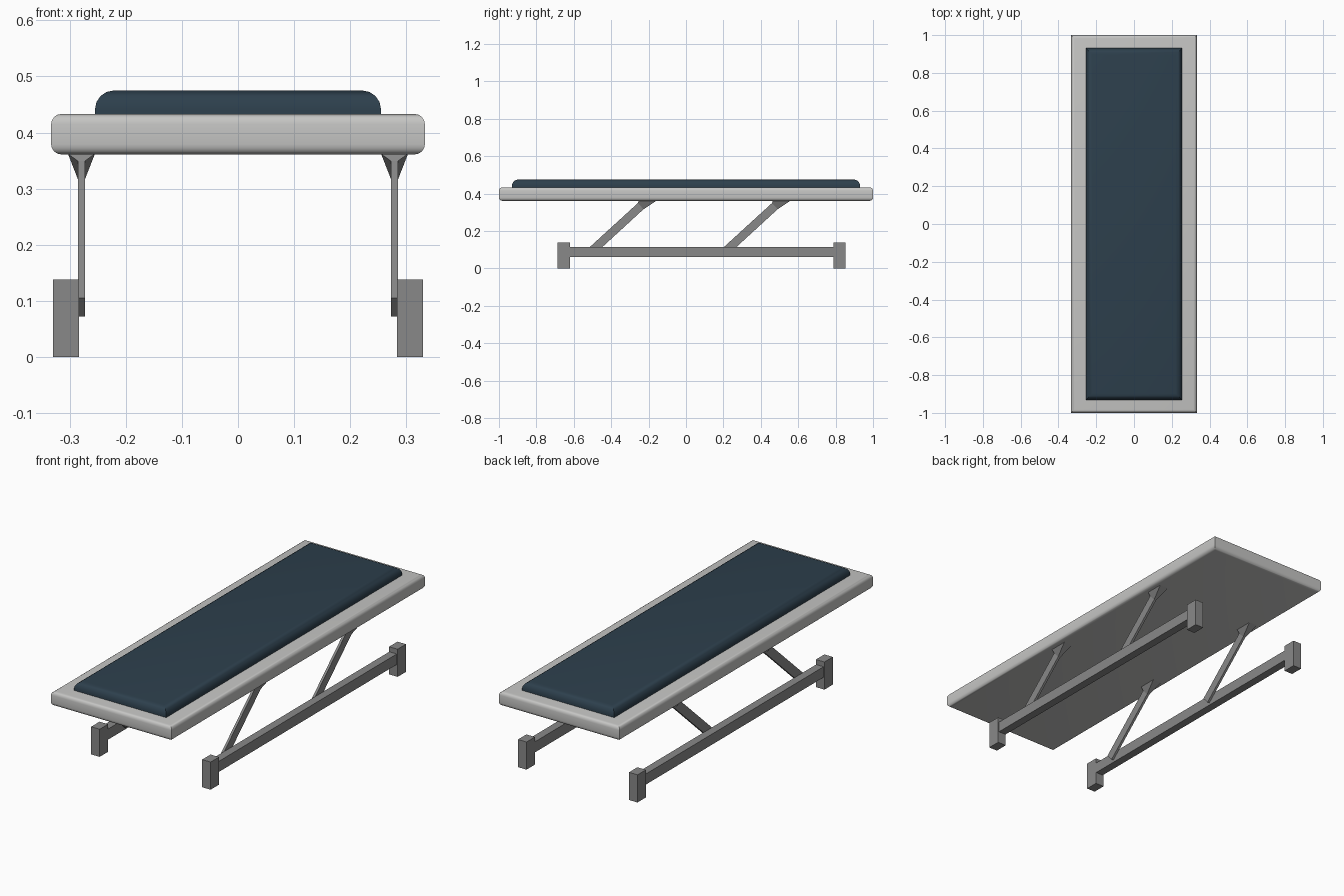
import bpy, bmesh
from mathutils import Vector

if "Cube" in bpy.data.objects:
    bpy.data.objects.remove(bpy.data.objects["Cube"])


def material(name, rgb):
    m = bpy.data.materials.new(name)
    m.diffuse_color = (*rgb, 1)
    m.use_nodes = True
    m.node_tree.nodes["Principled BSDF"].inputs["Base Color"].default_value = m.diffuse_color
    return m


light_grey = material("light grey", (0.56, 0.56, 0.55))
mid_grey = material("mid grey", (0.25, 0.25, 0.25))
navy = material("dark blue", (0.026, 0.050, 0.073))


def finish(bm, name, mat):
    bmesh.ops.recalc_face_normals(bm, faces=bm.faces)
    me = bpy.data.meshes.new(name)
    bm.to_mesh(me)
    bm.free()
    me.materials.append(mat)
    ob = bpy.data.objects.new(name, me)
    bpy.context.collection.objects.link(ob)
    return ob


def box(name, lo, hi, mat, round_top=0, round_bottom=0, segments=4):
    """Box between two corners, optionally rounding the top / bottom rims."""
    lo, hi = Vector(lo), Vector(hi)
    bm = bmesh.new()
    bmesh.ops.create_cube(bm, size=1)
    for v in bm.verts:
        v.co = (lo + hi) / 2 + v.co * (hi - lo)
    for z, r in ((hi.z, round_top), (lo.z, round_bottom)):
        if r:
            rim = [e for e in bm.edges
                   if all(abs(v.co.z - z) < 1e-5 for v in e.verts)]
            bmesh.ops.bevel(bm, geom=rim, offset=r, segments=segments,
                            profile=0.5, affect='EDGES')
    ob = finish(bm, name, mat)
    if round_top:
        bpy.context.view_layer.objects.active = ob
        ob.select_set(True)
        bpy.ops.object.shade_smooth_by_angle(angle=0.6)
        ob.select_set(False)
    return ob


def loft(name, rings, mat):
    """Skin a series of four-point rings and cap both ends."""
    bm = bmesh.new()
    vs = [[bm.verts.new(p) for p in ring] for ring in rings]
    for a, b in zip(vs, vs[1:]):
        for i in range(4):
            j = (i + 1) % 4
            bm.faces.new((a[i], a[j], b[j], b[i]))
    bm.faces.new(vs[0])
    bm.faces.new(vs[-1])
    return finish(bm, name, mat)


def ring(xc, half, upper, lower):
    """Cross-section from two (y, z) points, widened in x."""
    return [(xc - half, *upper), (xc + half, *upper),
            (xc + half, *lower), (xc - half, *lower)]


# Bed deck and mattress
box("deck", (-0.333, -1, 0.361), (0.333, 1, 0.433), light_grey, 0.018, 0.018)
box("mattress", (-0.255, -0.931, 0.425), (0.255, 0.931, 0.475), navy, 0.034)

for side, s in (("right", 1), ("left", -1)):
    # Floor rail
    x0, x1 = sorted((s * 0.284, s * 0.325))
    box(side + "_rail", (x0, -0.64, 0.06), (x1, 0.81, 0.113), mid_grey)
    # Block feet
    x0, x1 = sorted((s * 0.283, s * 0.330))
    for end, y in (("front", -0.654), ("back", 0.821)):
        box(f"{side}_{end}_foot", (x0, y - 0.033, 0), (x1, y + 0.033, 0.138), mid_grey)
    # Slanted arms flaring into a bracket under the deck
    for end, dy in (("front", 0), ("back", 0.717)):
        xc = s * 0.279
        loft(f"{side}_{end}_arm", [
            ring(xc, 0.006, (-0.524 + dy, 0.105), (-0.493 + dy, 0.072)),
            ring(xc, 0.006, (-0.257 + dy, 0.349), (-0.227 + dy, 0.316)),
            ring(xc, 0.024, (-0.252 + dy, 0.362), (-0.158 + dy, 0.362)),
        ], mid_grey)
